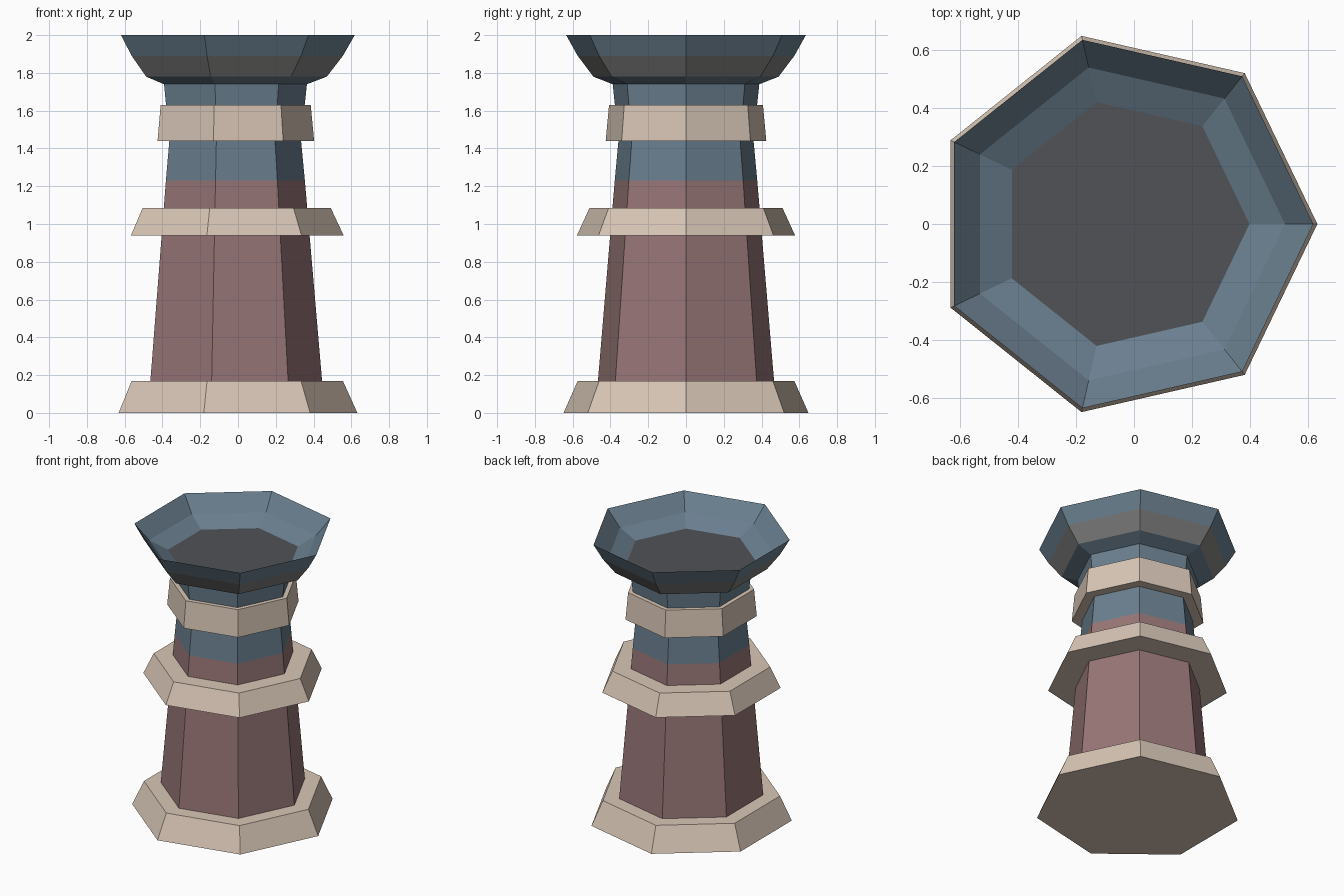
import bpy, bmesh, math

if "Cube" in bpy.data.objects:
    bpy.data.objects.remove(bpy.data.objects["Cube"])

SIDES = 7
CENTRE_X = -0.033   # puts the heptagon's bounding box on x = 0


def material(name, rgb):
    m = bpy.data.materials.new(name)
    lin = [((c / 255 + 0.055) / 1.055) ** 2.4 for c in rgb]
    m.diffuse_color = (*lin, 1)
    m.use_nodes = True
    m.node_tree.nodes["Principled BSDF"].inputs["Base Color"].default_value = m.diffuse_color
    return m


TAN = material("tan_stone", (216, 198, 182))
PINK = material("dusky_pink", (152, 118, 119))
BLUE = material("slate_blue", (106, 127, 143))
GREY = material("mid_grey", (127, 126, 125))
DARK = material("dark_grey", (80, 82, 86))


def lathe(name, profile, mats, bottom=None, top=None):
    """Sweep (radius, z) points round seven sides; one material per segment, optional caps."""
    bm = bmesh.new()
    slots = []

    def slot(m):
        if m not in slots:
            slots.append(m)
        return slots.index(m)

    rings = []
    for r, z in profile:
        angles = [math.tau * i / SIDES for i in range(SIDES)]
        rings.append([bm.verts.new((CENTRE_X + r * math.cos(a), r * math.sin(a), z))
                      for a in angles])
    for k, m in enumerate(mats):
        lo, hi = rings[k], rings[k + 1]
        for i in range(SIDES):
            j = (i + 1) % SIDES
            bm.faces.new((lo[i], lo[j], hi[j], hi[i])).material_index = slot(m)
    if bottom:
        bm.faces.new(rings[0][::-1]).material_index = slot(bottom)
    if top:
        bm.faces.new(rings[-1]).material_index = slot(top)
    me = bpy.data.meshes.new(name)
    bm.to_mesh(me)
    bm.free()
    for m in slots:
        me.materials.append(m)
    ob = bpy.data.objects.new(name, me)
    bpy.context.collection.objects.link(ob)


# Solid stone rings: foot, middle ledge and collar
for name, r0, z0, r1, z1 in (("foot", 0.665, 0.0, 0.588, 0.17),
                             ("middle_ledge", 0.592, 0.94, 0.524, 1.085),
                             ("collar", 0.436, 1.44, 0.418, 1.63)):
    lathe(name, [(r0, z0), (r1, z1)], [TAN], TAN, TAN)

# Tapered shaft in two colours
lathe("lower_shaft", [(0.479, 0.16), (0.387, 1.23)], [PINK])
lathe("upper_shaft", [(0.387, 1.23), (0.366, 1.45)], [BLUE])

# Neck flaring out into the hollow bowl
lathe("neck_and_bowl",
      [(0.384, 1.61), (0.398, 1.74), (0.503, 1.78), (0.588, 1.89), (0.651, 2.0),
       (0.553, 1.89), (0.431, 1.83)],
      [BLUE, BLUE, GREY, BLUE, BLUE, BLUE], top=DARK)
